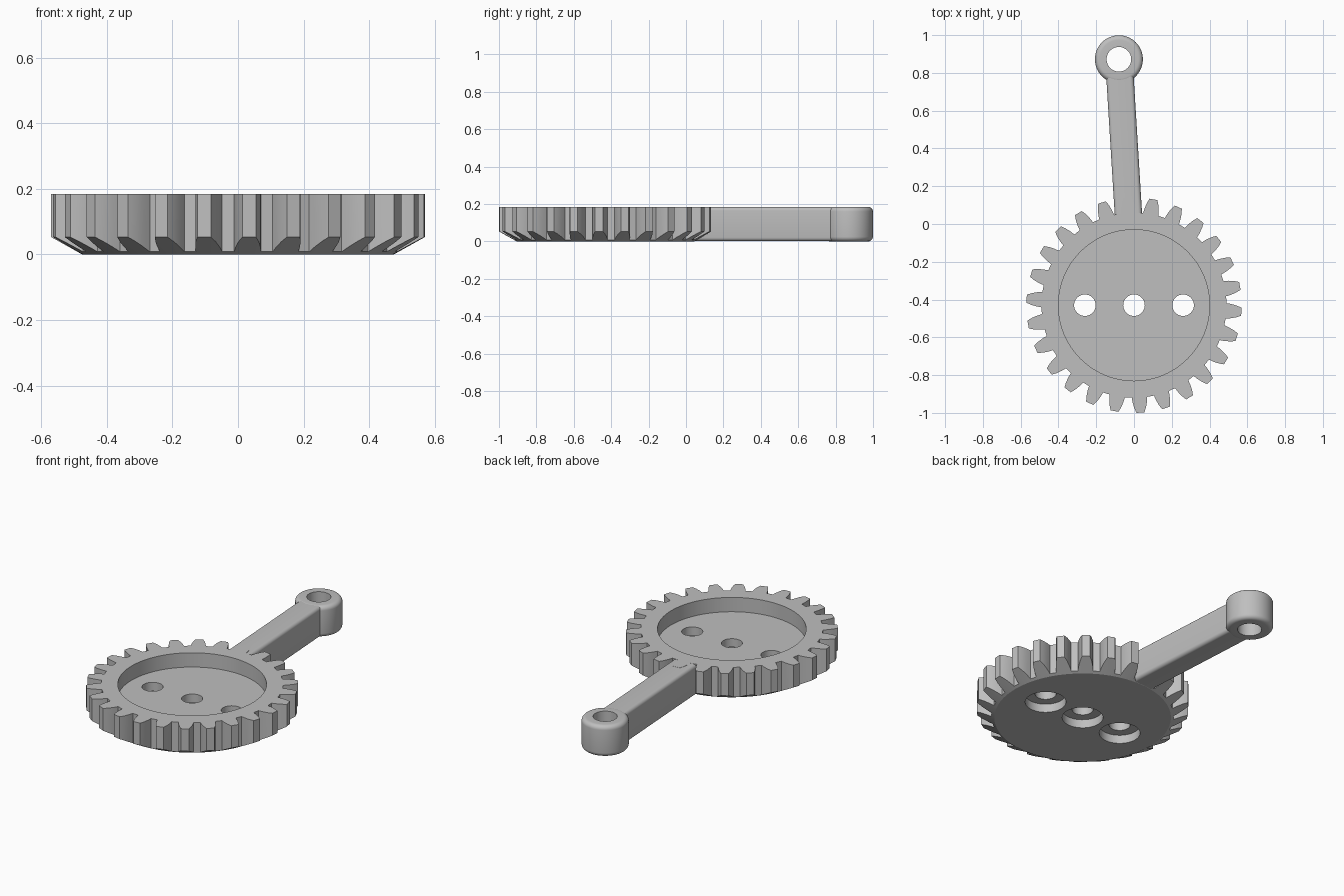
import bpy, bmesh
from math import sin, cos, pi, radians, atan2
from mathutils import Vector

cube = bpy.data.objects.get("Cube")
if cube:
    bpy.data.objects.remove(cube, do_unlink=True)

HEIGHT = 0.185
GEAR_C = Vector((0, -0.43, 0))
RING_C = Vector((-0.08, 0.872, 0))
TEETH, PHASE = 26, radians(-3.5)

grey = bpy.data.materials.new("plain_grey")
grey.use_nodes = True
grey.diffuse_color = (0.52, 0.52, 0.52, 1)
grey.node_tree.nodes["Principled BSDF"].inputs["Base Color"].default_value = grey.diffuse_color


def finish(name, bm, location):
    bmesh.ops.recalc_face_normals(bm, faces=bm.faces)
    mesh = bpy.data.meshes.new(name)
    bm.to_mesh(mesh)
    bm.free()
    obj = bpy.data.objects.new(name, mesh)
    obj.location = location
    mesh.materials.append(grey)
    bpy.context.collection.objects.link(obj)
    return obj


def activate(obj):
    bpy.ops.object.select_all(action='DESELECT')
    obj.select_set(True)
    bpy.context.view_layer.objects.active = obj


def shade(obj, angle):
    activate(obj)
    bpy.ops.object.shade_smooth_by_angle(angle=radians(angle))


def bridge(bm, low, high):
    n = len(low)
    for i in range(n):
        j = (i + 1) % n
        bm.faces.new((low[i], low[j], high[j], high[i]))


def cut_cylinder(target, location, radius, z0, z1, sides):
    # Subtract an upright cylinder from the target
    bm = bmesh.new()
    bmesh.ops.create_cone(bm, cap_ends=True, segments=sides, radius1=radius,
                          radius2=radius, depth=z1 - z0)
    cutter = finish("cutter", bm, location + Vector((0, 0, (z0 + z1) / 2)))
    cutter.hide_render = True
    bpy.context.view_layer.update()
    mod = target.modifiers.new("cut", 'BOOLEAN')
    mod.operation, mod.solver, mod.object = 'DIFFERENCE', 'EXACT', cutter
    activate(target)
    bpy.ops.object.modifier_apply(modifier=mod.name)
    bpy.data.objects.remove(cutter, do_unlink=True)


# Toothed wheel: tooth outline, with a cone trimming the lower tooth ends
BASE_R, TIP_R, CONE_H = 0.475, 0.57, 0.053
flank = [(0.49, 0.041), (0.515, 0.038), (0.545, 0.031), (TIP_R, 0.021)]
tooth = [(r, -w / r) for r, w in flank] + [(r, w / r) for r, w in reversed(flank)]
bm = bmesh.new()
rings = [[], [], []]
for t in range(TEETH):
    for r, offset in tooth:
        a = PHASE + t * 2 * pi / TEETH + offset
        cone_z = (r - BASE_R) / (TIP_R - BASE_R) * CONE_H
        for ring, (rr, z) in zip(rings, ((BASE_R, 0), (r, cone_z), (r, HEIGHT))):
            ring.append(bm.verts.new((rr * cos(a), rr * sin(a), z)))
bridge(bm, rings[0], rings[1])
bridge(bm, rings[1], rings[2])
bm.faces.new(rings[0])
bm.faces.new(rings[2])
wheel = finish("toothed_wheel", bm, GEAR_C)

# Round pocket on top, three through holes widened underneath
cut_cylinder(wheel, GEAR_C, 0.40, 0.10, 0.3, 96)
for x in (-0.26, 0, 0.26):
    spot = GEAR_C + Vector((x, 0, 0))
    cut_cylinder(wheel, spot, 0.057, -0.1, 0.3, 40)
    cut_cylinder(wheel, spot, 0.11, -0.1, 0.05, 48)
shade(wheel, 20)

# Arm: bar with rounded long edges, from the wheel rim to the end ring
axis = (RING_C - GEAR_C).normalized()
start, end = GEAR_C + axis * 0.43, RING_C - axis * 0.09
length = (end - start).length
bm = bmesh.new()
bmesh.ops.create_cube(bm, size=1)
bmesh.ops.scale(bm, vec=(length, 0.145, HEIGHT - 0.002), verts=bm.verts)
long_edges = [e for e in bm.edges
              if abs(e.verts[0].co.x - e.verts[1].co.x) > length / 2]
bmesh.ops.bevel(bm, geom=long_edges, offset=0.02, segments=5, profile=0.5, affect='EDGES')
arm = finish("arm", bm, (start + end) / 2 + Vector((0, 0, HEIGHT / 2)))
arm.rotation_euler.z = atan2(axis.y, axis.x)
shade(arm, 30)

# End ring: lathed section with rounded outer edges and a straight bore
OUTER, BORE, FILLET, SIDES = 0.127, 0.065, 0.025, 64
section = [(BORE, HEIGHT), (BORE, 0)]
for z, first in ((FILLET, -pi / 2), (HEIGHT - FILLET, 0)):
    for k in range(7):
        a = first + k * pi / 12
        section.append((OUTER - FILLET + FILLET * cos(a), z + FILLET * sin(a)))
bm = bmesh.new()
loops = [[bm.verts.new((r * cos(2 * pi * i / SIDES), r * sin(2 * pi * i / SIDES), z))
          for i in range(SIDES)] for r, z in section]
for low, high in zip(loops, loops[1:] + loops[:1]):
    bridge(bm, low, high)
shade(finish("end_ring", bm, RING_C), 30)
